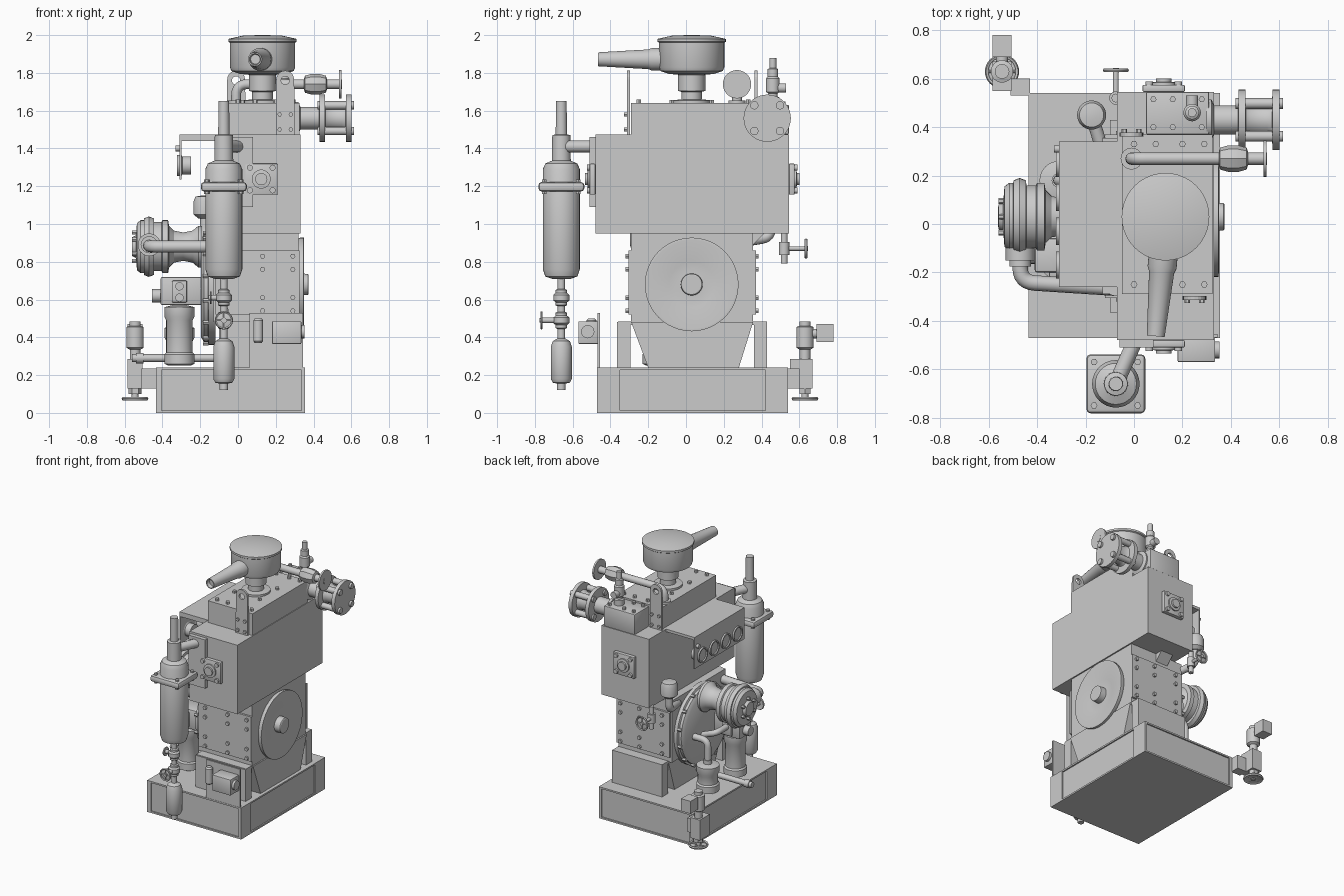
import bpy, bmesh, math
from mathutils import Vector, Matrix

if "Cube" in bpy.data.objects:
    bpy.data.objects.remove(bpy.data.objects["Cube"])

AX = {'x': Vector((1, 0, 0)), 'y': Vector((0, 1, 0)), 'z': Vector((0, 0, 1)),
      '-x': Vector((-1, 0, 0)), '-y': Vector((0, -1, 0)), '-z': Vector((0, 0, -1))}

def finish(name, me, smooth=True):
    ob = bpy.data.objects.new(name, me)
    bpy.context.collection.objects.link(ob)
    if smooth:
        for p in me.polygons:
            p.use_smooth = True
        me.set_sharp_from_angle(angle=math.radians(32))
    return ob

def from_bm(name, bm, smooth=True):
    bmesh.ops.recalc_face_normals(bm, faces=bm.faces)
    me = bpy.data.meshes.new(name)
    bm.to_mesh(me)
    bm.free()
    return finish(name, me, smooth)

def box(name, x0, x1, y0, y1, z0, z1, bevel=0):
    bm = bmesh.new()
    bmesh.ops.create_cube(bm, size=1)
    for v in bm.verts:
        v.co = ((x0 + x1) / 2 + v.co.x * (x1 - x0), (y0 + y1) / 2 + v.co.y * (y1 - y0),
                (z0 + z1) / 2 + v.co.z * (z1 - z0))
    if bevel:
        bmesh.ops.bevel(bm, geom=bm.edges[:], offset=bevel, segments=2, affect='EDGES', profile=0.5)
    return from_bm(name, bm, bool(bevel))

def lathe(name, at, axis, prof, n=32):
    """Revolve (radius, height) points around an axis, capping both ends."""
    d = axis if isinstance(axis, Vector) else AX[axis]
    M = Matrix.Translation(at) @ d.to_track_quat('Z', 'Y').to_matrix().to_4x4()
    bm = bmesh.new()
    rings = [[bm.verts.new(M @ Vector((r * math.cos(2 * math.pi * i / n), r * math.sin(2 * math.pi * i / n), h)))
              for i in range(n)] for r, h in prof]
    for a, b in zip(rings, rings[1:]):
        for i in range(n):
            bm.faces.new((a[i], a[(i + 1) % n], b[(i + 1) % n], b[i]))
    bm.faces.new(rings[0])
    bm.faces.new(rings[-1])
    return from_bm(name, bm)

def cyl(name, at, axis, r, h, n=24):
    return lathe(name, at, axis, [(r, 0), (r, h)], n)

def prism(name, axis, pts, a, b):
    """Extrude a 2D profile: axis x takes (y, z), axis y takes (x, z)."""
    bm = bmesh.new()
    f = (lambda p, t: (t, p[0], p[1])) if axis == 'x' else (lambda p, t: (p[0], t, p[1]))
    A, B = ([bm.verts.new(f(p, t)) for p in pts] for t in (a, b))
    bm.faces.new(A)
    bm.faces.new(B)
    for i in range(len(pts)):
        j = (i + 1) % len(pts)
        bm.faces.new((A[i], A[j], B[j], B[i]))
    return from_bm(name, bm, False)

def tube(name, pts, r, fillet=0.05):
    """Round pipe along points with filleted corners."""
    P = [Vector(p) for p in pts]
    out = [P[0]]
    for a, b, c in zip(P, P[1:], P[2:]):
        s, e = b + (a - b).normalized() * fillet, b + (c - b).normalized() * fillet
        out += [s * (1 - t) ** 2 + b * 2 * t * (1 - t) + e * t * t for t in [k / 6 for k in range(7)]]
    out.append(P[-1])
    cu = bpy.data.curves.new(name, 'CURVE')
    cu.dimensions, cu.bevel_depth, cu.bevel_resolution, cu.use_fill_caps = '3D', r, 4, True
    sp = cu.splines.new('POLY')
    sp.points.add(len(out) - 1)
    for q, v in zip(sp.points, out):
        q.co = (*v, 1)
    tmp = bpy.data.objects.new(name + "_path", cu)
    bpy.context.collection.objects.link(tmp)
    me = bpy.data.meshes.new_from_object(tmp.evaluated_get(bpy.context.evaluated_depsgraph_get()))
    bpy.data.objects.remove(tmp)
    return finish(name, me)

def ring_of_bolts(name, at, axis, R, count, r, h, start=0.5):
    q = AX[axis].to_track_quat('Z', 'Y')
    for i in range(count):
        a = 2 * math.pi * (i + start) / count
        cyl(name, Vector(at) + q @ Vector((R * math.cos(a), R * math.sin(a), 0)), axis, r, h, 6 if r < .015 else 12)

def handwheel(name, at, axis, R):
    t = R * .14
    lathe(name, at, axis, [(R - t, -t / 2), (R, -t), (R + t / 2, 0), (R, t), (R - t, t / 2), (R - t, -t / 2)])
    cyl(name + "_hub", Vector(at) - AX[axis] * .01, axis, R * .25, .02, 12)
    q = AX[axis].to_track_quat('Z', 'Y')
    for i in range(4):
        d = q @ Vector((math.cos(i * math.pi / 2), math.sin(i * math.pi / 2), 0))
        cyl(name + "_spoke", at, d, t * .6, R - t / 2, 8)

# Base frame: core with raised borders leaving shallow side recesses
box("base_core", -.425, .345, -.46, .53, 0, .24)
for z0, z1 in ((0, .012), (.228, .24)):
    box("base_rim", -.435, .355, -.47, .54, z0, z1)
for x0, x1 in ((-.435, -.405), (.335, .355)):
    for y0, y1 in ((-.47, -.35), (.42, .54)):
        box("base_corner", x0, x1, y0, y1, 0, .24)

# Crankcase, supports and main block
box("crankcase", -.13, .32, -.29, .355, .48, .95)
prism("crankcase_sump", 'x', [(-.29, .48), (-.2, .24), (.28, .24), (.355, .48)], -.1, .33)
box("foot_flange", -.1, .32, -.36, .43, .465, .485)
for y0, y1, yp in ((-.365, -.295, -.305), (.36, .43, .355)):
    box("support_foot", -.1, .32, y0, y1, .24, .48)
    box("inspection_door", -.12, .325, yp, yp + .015, .52, .86)
    for x in (-.06, .13, .29):
        for z in (.54, .61, .76, .83):
            d = '-y' if yp < 0 else 'y'
            cyl("door_bolt", (x, -.3 if yp < 0 else .365, z), d, .014, .02, 6)
box("cylinder_block", -.07, .33, -.48, .545, .95, 1.475)
box("cylinder_head", -.05, .325, -.29, .37, 1.475, 1.64)
box("valve_block", .05, .31, .37, .545, 1.475, 1.63, .006)
prism("block_gusset", 'x', [(.355, .95), (.355, .89), (.415, .95)], .0, .1)
for x in (.0, .09, .2, .29):
    cyl("head_stud", (x, -.25, 1.64), 'z', .014, .018, 6)
    cyl("head_stud", (x, .33, 1.64), 'z', .014, .018, 6)
for x in (.08, .16, .28):
    for y in (.4, .515):
        cyl("valve_block_bolt", (x, y, 1.63), 'z', .013, .018, 6)

# Cover plates on both ends of the block
for d, y in (('-y', -.48), ('y', .545)):
    s = 1 if d == 'y' else -1
    box("cover_plate", .035, .21, min(y, y + s * .03), max(y, y + s * .03), 1.155, 1.32, .006)
    lathe("cover_boss", (.123, y, 1.238), d, [(.05, 0), (.05, .04), (.032, .042), (.032, .055)])
    ring_of_bolts("cover_bolt", (.123, y + s * .03, 1.238), d, .085, 4, .016, .014)

# Flywheel with dished face
lathe("flywheel", (.3, .03, .68), 'x', [(.235, 0), (.248, .03), (.248, .048), (.235, .05), (.12, .022), (.058, .024),
      (.056, .07), (.05, .074)], 48)

# Timing cover on the left with a ring of bolts
lathe("timing_cover", (-.12, .03, .66), '-x', [(.3, 0), (.3, .035), (.285, .04), (.285, .06), (.26, .075)], 48)
ring_of_bolts("timing_bolt", (-.155, .03, .66), '-x', .292, 14, .013, .03)
# Blower drum with neck, clamp ring and pulley bolts
lathe("blower", (-.19, .03, .88), '-x', [(.11, 0), (.11, .02), (.085, .05), (.075, .1), (.085, .15), (.11, .175), (.14, .18),
      (.14, .21), (.13, .215), (.13, .29), (.14, .295), (.14, .325), (.125, .345), (.06, .35), (.05, .37), (.02, .372)], 40)
lathe("blower_ring", (-.472, .03, .88), 'x', [(.125, -.028), (.15, -.026), (.16, 0), (.15, .026), (.125, .028)], 40)
ring_of_bolts("blower_bolt", (-.525, .03, .88), '-x', .075, 6, .012, .035)
# Discharge pipe from blower
lathe("discharge_flange", (-.47, -.1, .89), '-y', [(.06, 0), (.06, .05), (.045, .05), (.045, .075)])
tube("discharge_pipe", [(-.47, -.1, .89), (-.47, -.24, .88), (-.08, -.265, .88), (-.08, -.265, .95)], .032, .06)
# Breather
tube("breather_tube", [(-.12, .27, .9), (-.175, .45, .93), (-.175, .45, 1.07)], .027, .05)
lathe("breather_cap", (-.175, .45, 1.03), 'z', [(.035, 0), (.06, .02), (.06, .09), (.05, .115), (.02, .12)])

# Oil pump, filters and lube pipe
box("oil_pump_body", -.41, -.19, -.2, -.06, .57, .72, .01)
box("oil_pump_cover", -.35, -.27, -.22, -.04, .585, .7, .006)
for z in (.61, .67):
    cyl("oil_pump_plug", (-.31, -.215, z), '-y', .022, .015, 16)
cyl("oil_pump_shaft", (-.41, -.13, .62), '-x', .035, .045, 16)
for y, top in ((-.15, .57), (.18, .46)):
    lathe("oil_filter", (-.31, y, .25), 'z', [(.06, 0), (.08, .01), (.08, .06), (.07, .07), (.07, top - .33),
          (.08, top - .31), (.08, top - .26), (.04, top - .25)])
    cyl("filter_neck", (-.31, y, top - .01), 'z', .03, .04, 16)
tube("filter_pipe", [(-.31, .18, .45), (-.31, .18, .63), (-.18, .18, .63)], .024)
tube("filter_link", [(-.31, -.08, .65), (-.31, .08, .65), (-.18, .08, .6)], .022)
tube("lube_pipe", [(-.56, 0, .29), (-.1, 0, .29)], .021)
cyl("lube_coupling", (-.54, 0, .29), 'x', .028, .04, 16)

# Gauge panel with four gauges
box("panel_top", -.31, -.06, -.26, .34, 1.455, 1.475)
box("panel_face", -.31, -.3, -.26, .34, 1.235, 1.475)
box("panel_side", -.31, -.06, -.26, -.25, 1.44, 1.475)
for y in (-.17, -.03, .11, .25):
    lathe("gauge", (-.25, y, 1.31), '-x', [(.048, 0), (.048, .045), (.056, .05), (.056, .072), (.046, .072), (.044, .064)])
cyl("panel_lamp", (-.31, .31, 1.4), '-x', .015, .02, 12)

# Silencer column with drain line
sx, sy = -.075, -.66
lathe("silencer", (sx, sy, .71), 'z', [(.05, 0), (.085, .012), (.098, .05), (.098, .58), (.085, .61), (.05, .625),
      (.048, .76), (.03, .765), (.028, .94)])
box("silencer_flange", sx - .122, sx + .122, sy - .122, sy + .122, 1.172, 1.222, .018)
for dx in (-.09, .09):
    for dy in (-.09, .09):
        cyl("silencer_bolt", (sx + dx, sy + dy, 1.16), 'z', .014, .075, 6)
tube("silencer_pipe", [(sx, sy, 1.41), (.01, -.47, 1.41)], .032)
box("silencer_pipe_pad", -.06, .08, -.51, -.48, 1.09, 1.46)
cyl("drain_line", (sx, sy, .36), 'z', .02, .36, 16)
for z, d in ((.61, 'x'), (.49, '-y')):
    lathe("drain_valve", (sx, sy, z - .045), 'z', [(.022, 0), (.03, .005), (.03, .02), (.042, .03), (.042, .06), (.03, .07),
          (.03, .085), (.022, .09)], 12)
    cyl("drain_valve_stem", (sx, sy, z), '-y' if d == '-y' else '-x', .015, .11 if d == '-y' else .08, 12)
handwheel("drain_wheel", (sx, -.765, .49), '-y', .045)
handwheel("drain_wheel_side", (sx - .07, sy, .61), '-x', .032)
lathe("drain_pot", (sx, sy, .12), 'z', [(.022, 0), (.022, .035), (.045, .04), (.056, .06), (.056, .23), (.045, .26), (.02, .275)])

# Air filter with tapered intake
lathe("air_filter", (.13, .03, 1.64), 'z', [(.1, 0), (.1, .015), (.055, .02), (.055, .06), (.072, .065), (.072, .15), (.12, .155),
      (.165, .17), (.173, .19), (.173, .32), (.181, .325), (.181, .34), (.1, .358), (.01, .36)], 40)
d = Vector((-.035, -.38, 0)).normalized()
lathe("intake_horn", (.125, -.08, 1.872), d, [(.06, 0), (.06, .1), (.052, .12), (.037, .385), (.03, .385), (.025, .36)])
ring_of_bolts("filter_base_bolt", (.13, .03, 1.64), 'z', .15, 4, .014, .016)

# Lifting lugs: rounded plates with a hole on opposite corners
for x, y in ((.25, -.305), (-.01, .37)):
    z0 = 1.47
    arc = [(x + .047 * math.cos(k * math.pi / 10), 1.765 + .047 * math.sin(k * math.pi / 10)) for k in range(11)]
    lug = prism("lifting_lug", 'y', [(x - .05, z0), (x + .05, z0), (x + .05, 1.62)] + arc + [(x - .05, 1.62)], y - .008, y + .008)
    cut = cyl("lug_cutter", (x, y - .05, 1.76), 'y', .022, .1)
    cut.hide_render = cut.hide_viewport = True
    m = lug.modifiers.new("hole", 'BOOLEAN')
    m.operation, m.object, m.solver = 'DIFFERENCE', cut, 'EXACT'
    for dx in (-.03, .03):
        for z in (1.5, 1.58):
            cyl("lug_bolt", (x + dx, y + (-.008 if y < 0 else .008), z), '-y' if y < 0 else 'y', .012, .014, 6)

# Main outlet: two flanges and a spool
lathe("outlet_spool", (.3, .43, 1.56), 'x', [(.085, 0), (.085, .02), (.06, .03), (.06, .13), (.125, .132), (.125, .16), (.075, .162),
      (.065, .18), (.065, .25), (.075, .27), (.125, .272), (.125, .3), (.07, .3)], 40)
ring_of_bolts("outlet_bolt", (.42, .43, 1.56), 'x', .096, 4, .022, .195)
# Relief valve
lathe("relief_valve", (.24, .46, 1.62), 'z', [(.035, 0), (.035, .05), (.024, .055), (.024, .07), (.036, .08), (.036, .15), (.028, .16),
      (.028, .2), (.018, .205), (.018, .26)])
cyl("relief_outlet", (.24, .46, 1.72), 'y', .025, .07, 16)
# Cooling water pipe with valve and flange
tube("water_pipe", [(-.01, .27, 1.62), (-.01, .27, 1.74), (.55, .27, 1.74)], .026, .06)
cyl("water_pipe_foot", (-.01, .27, 1.63), 'z', .045, .025)
lathe("water_valve", (.35, .27, 1.74), 'x', [(.03, 0), (.045, .005), (.055, .04), (.055, .08), (.045, .115), (.03, .12)], 8)
lathe("water_flange", (.535, .27, 1.74), 'x', [(.075, 0), (.075, .013)])

# Sample cock on the back
tube("cock_pipe", [(-.075, .52, .96), (-.075, .52, .79)], .018)
cyl("cock_body", (-.075, .52, .835), 'z', .028, .07, 12)
cyl("cock_stem", (-.075, .52, .87), 'y', .012, .12, 12)
handwheel("cock_wheel", (-.075, .635, .87), 'y', .05)

# Drain valve on the base corner
vx, vy = -.545, .63
box("base_valve_arm", -.51, -.43, .53, .6, .13, .235)
box("base_valve_body", -.585, -.505, .55, .67, .13, .285)
cyl("base_valve_stem", (vx, vy, .07), 'z', .018, .3, 16)
handwheel("base_valve_wheel", (vx, vy, .075), 'z', .066)
lathe("base_valve_gland", (vx, vy, .1), 'z', [(.035, 0), (.035, .04)], 6)
lathe("base_valve_head", (vx, vy, .285), 'z', [(.028, 0), (.028, .05), (.046, .06), (.046, .17), (.03, .175), (.03, .2)])
box("solenoid_box", -.585, -.505, .69, .78, .375, .47)
cyl("solenoid_neck", (vx, .63, .42), 'y', .025, .08, 16)

# Switch box on a bracket at the front
box("switch_bracket", .06, .345, -.468, -.455, .24, .53)
box("switch_box", .18, .335, -.57, -.46, .365, .485, .005)
cyl("switch_knob", (.335, -.52, .43), 'x', .035, .018, 16)
lathe("switch_sensor", (.107, -.5, .37), 'z', [(.018, 0), (.026, .01), (.026, .12), (.018, .13)], 16)
